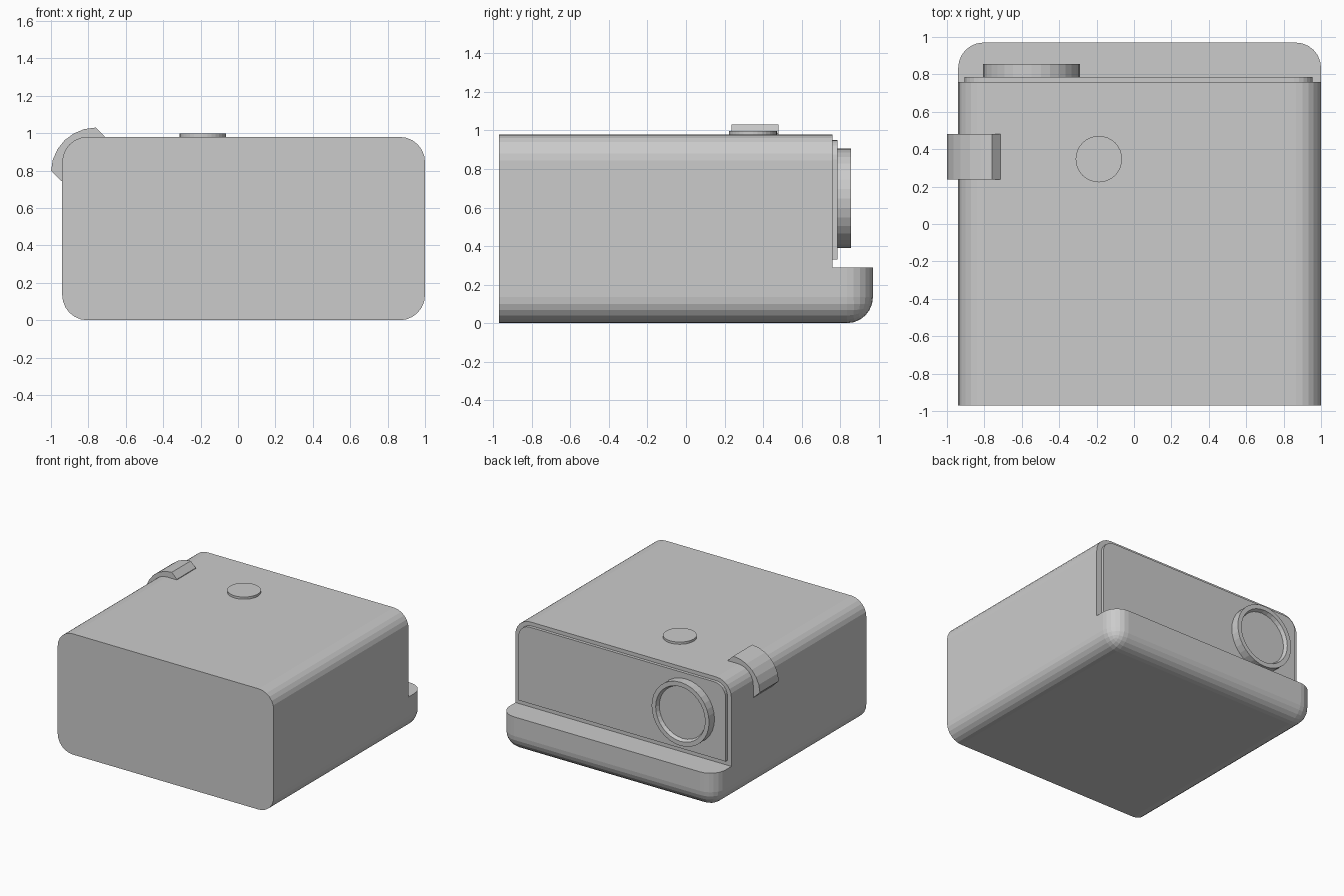
import bpy, bmesh, math
from mathutils import Vector

if "Cube" in bpy.data.objects:
    bpy.data.objects.remove(bpy.data.objects["Cube"])


def finish(name, bm):
    bmesh.ops.remove_doubles(bm, verts=bm.verts, dist=1e-5)
    bmesh.ops.recalc_face_normals(bm, faces=bm.faces)
    mesh = bpy.data.meshes.new(name)
    bm.to_mesh(mesh)
    bm.free()
    ob = bpy.data.objects.new(name, mesh)
    bpy.context.collection.objects.link(ob)
    return ob


def box_bmesh(lo, hi):
    bm = bmesh.new()
    bmesh.ops.create_cube(bm, size=1)
    for v in bm.verts:
        v.co = Vector([hi[i] if v.co[i] > 0 else lo[i] for i in range(3)])
    return bm


def extrude_profile(name, points, y0, y1):
    """Prism from an (x, z) outline."""
    bm = bmesh.new()
    face = bm.faces.new([bm.verts.new((x, y0, z)) for x, z in points])
    new = bmesh.ops.extrude_face_region(bm, geom=[face])["geom"]
    verts = [g for g in new if isinstance(g, bmesh.types.BMVert)]
    bmesh.ops.translate(bm, verts=verts, vec=(0, y1 - y0, 0))
    return finish(name, bm)


def lathe(name, profile, centre, axis, steps=32):
    """Revolve (radius, height) points around a horizontal or vertical axis."""
    bm = bmesh.new()
    c, a = Vector(centre), Vector(axis)
    verts = [bm.verts.new(c + Vector((r, 0, 0)) + a * h) for r, h in profile]
    edges = [bm.edges.new(p) for p in zip(verts, verts[1:])]
    bmesh.ops.spin(bm, geom=verts + edges, cent=c, axis=a,
                   angle=math.tau, steps=steps, use_merge=True)
    return finish(name, bm)


def arc(cx, cz, r, a0, a1, n):
    return [(cx + r * math.cos(math.radians(a0 + (a1 - a0) * i / n)),
             cz + r * math.sin(math.radians(a0 + (a1 - a0) * i / n)))
            for i in range(n + 1)]


# Case: rounded everywhere except around the flat front face
bm = box_bmesh((-0.94, -0.97, 0), (1.0, 0.97, 0.98))
rounded = [e for e in bm.edges if any(v.co.y > 0 for v in e.verts)]
bmesh.ops.bevel(bm, geom=rounded, offset=0.135, segments=6, profile=0.5,
                affect='EDGES', clamp_overlap=True)
case = finish("case", bm)

# Notch that leaves the low shelf at the back
cutter = finish("notch_cutter", box_bmesh((-1.5, 0.76, 0.29), (1.5, 1.5, 1.5)))
cutter.hide_render = True
cutter.hide_set(True)
mod = case.modifiers.new("notch", 'BOOLEAN')
mod.operation = 'DIFFERENCE'
mod.solver = 'EXACT'
mod.object = cutter

# Back panel with rounded upper corners
panel = ([(-0.905, 0.33), (0.955, 0.33)]
         + arc(0.855, 0.85, 0.10, 0, 90, 6)
         + arc(-0.805, 0.85, 0.10, 90, 180, 6))
extrude_profile("back_panel", panel, 0.755, 0.785)

# Lens with a raised rim and recessed glass
lathe("lens", [(0, 0), (0.258, 0), (0.258, 0.075), (0.222, 0.075),
               (0.21, 0.045), (0, 0.045)], (-0.548, 0.78, 0.647), (0, 1, 0))

# Button on the top
lathe("top_button", [(0, 0), (0.124, 0), (0.124, 0.025), (0, 0.025)],
      (-0.188, 0.347, 0.973), (0, 0, 1))

# Strap clip wrapped over the upper left edge
clip = (arc(-0.76, 0.79, 0.24, 90, 178, 6)
        + [(-0.945, 0.745), (-0.93, 0.745)]
        + arc(-0.80, 0.845, 0.13, 180, 90, 6) + [(-0.715, 0.975), (-0.715, 0.985)])
extrude_profile("strap_clip", clip, 0.237, 0.48)
